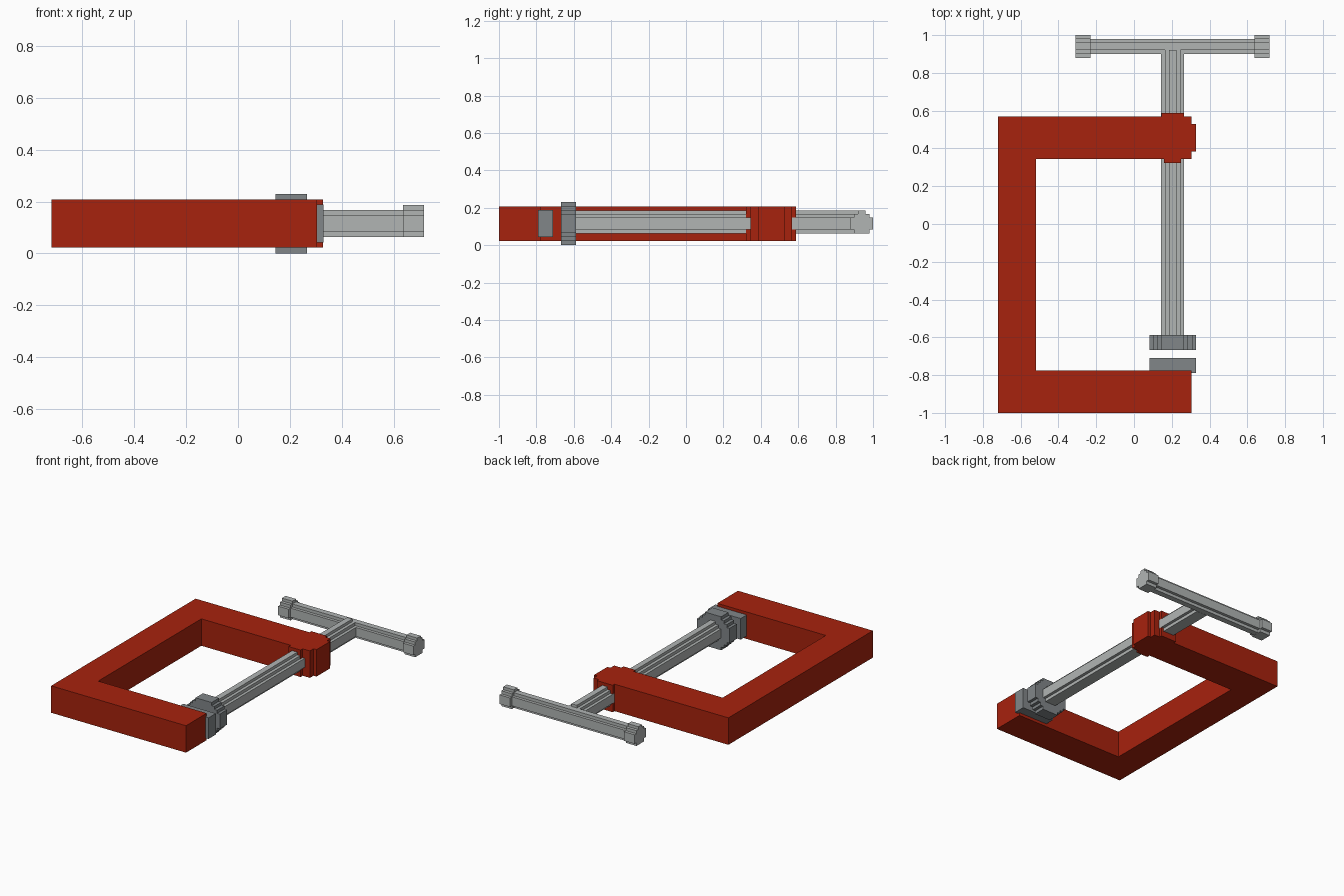
import bpy
import bmesh
from mathutils import Vector

cube = bpy.data.objects.get("Cube")
if cube:
    bpy.data.objects.remove(cube)


def material(name, rgb):
    m = bpy.data.materials.new(name)
    m.use_nodes = True
    colour = (*rgb, 1.0)
    m.diffuse_color = colour
    m.node_tree.nodes["Principled BSDF"].inputs["Base Color"].default_value = colour
    return m


red = material("red paint", (0.39, 0.016, 0.004))
steel = material("light steel", (0.44, 0.46, 0.455))
dark_steel = material("dark steel", (0.22, 0.24, 0.25))


def prism(name, outline, axis, start, end, mat):
    """Extrude a flat outline along x, y or z."""
    place = {
        "x": lambda u, v: (start, u, v),
        "y": lambda u, v: (u, start, v),
        "z": lambda u, v: (u, v, start),
    }[axis]
    direction = Vector([(end - start) * (axis == a) for a in "xyz"])
    bm = bmesh.new()
    face = bm.faces.new([bm.verts.new(place(u, v)) for u, v in outline])
    ext = bmesh.ops.extrude_face_region(bm, geom=[face], use_keep_orig=True)
    moved = [g for g in ext["geom"] if isinstance(g, bmesh.types.BMVert)]
    bmesh.ops.translate(bm, vec=direction, verts=moved)
    bmesh.ops.recalc_face_normals(bm, faces=bm.faces)
    mesh = bpy.data.meshes.new(name)
    bm.to_mesh(mesh)
    bm.free()
    mesh.materials.append(mat)
    obj = bpy.data.objects.new(name, mesh)
    bpy.context.collection.objects.link(obj)
    return obj


def stepped(centre, heights, half_widths):
    """Stepped round outline: one half width for each layer between heights."""
    side = []
    for low, high, half in zip(heights, heights[1:], half_widths):
        side += [(half, low), (half, high)]
    right = [(centre + h, z) for h, z in side]
    left = [(centre - h, z) for h, z in reversed(side)]
    return right + left


SCREW_X = 0.205
BAR_Y = 0.94
rod_heights = (0.063, 0.085, 0.147, 0.168, 0.187)
rod_widths = (0.041, 0.061, 0.041, 0.02)

# C-shaped frame with the stepped lug around the screw
frame = [
    (-0.72, -1.0), (0.305, -1.0), (0.305, -0.775), (-0.52, -0.775),
    (-0.52, 0.345), (0.16, 0.345), (0.16, 0.322), (0.25, 0.322),
    (0.25, 0.345), (0.305, 0.345), (0.305, 0.385), (0.328, 0.385),
    (0.328, 0.53), (0.305, 0.53), (0.305, 0.568), (0.265, 0.568),
    (0.265, 0.588), (0.145, 0.588), (0.145, 0.568), (-0.72, 0.568),
]
prism("clamp_frame", frame, "z", 0.023, 0.208, red)

# Fixed jaw plate
jaw = stepped(SCREW_X, (0.043, 0.188), (0.124,))
prism("fixed_jaw_plate", jaw, "y", -0.79, -0.71, dark_steel)

# Moving pad at the end of the screw
pad = stepped(SCREW_X, (0, 0.022, 0.043, 0.065, 0.167, 0.188, 0.208, 0.23),
              (0.061, 0.082, 0.104, 0.124, 0.104, 0.082, 0.061))
prism("moving_pad", pad, "y", -0.667, -0.587, dark_steel)

# Screw shaft
prism("screw_shaft", stepped(SCREW_X, rod_heights, rod_widths),
      "y", -0.6, 0.92, steel)

# Turning bar with an end cap on each side
bar = stepped(BAR_Y, (0.064, 0.085, 0.147, 0.168), (0.02, 0.04, 0.02))
prism("turning_bar", bar, "x", -0.3, 0.71, steel)
cap = stepped(BAR_Y, rod_heights, rod_widths)
for name, start, end in (("right_bar_cap", -0.31, -0.23),
                         ("left_bar_cap", 0.637, 0.717)):
    prism(name, cap, "x", start, end, steel)
